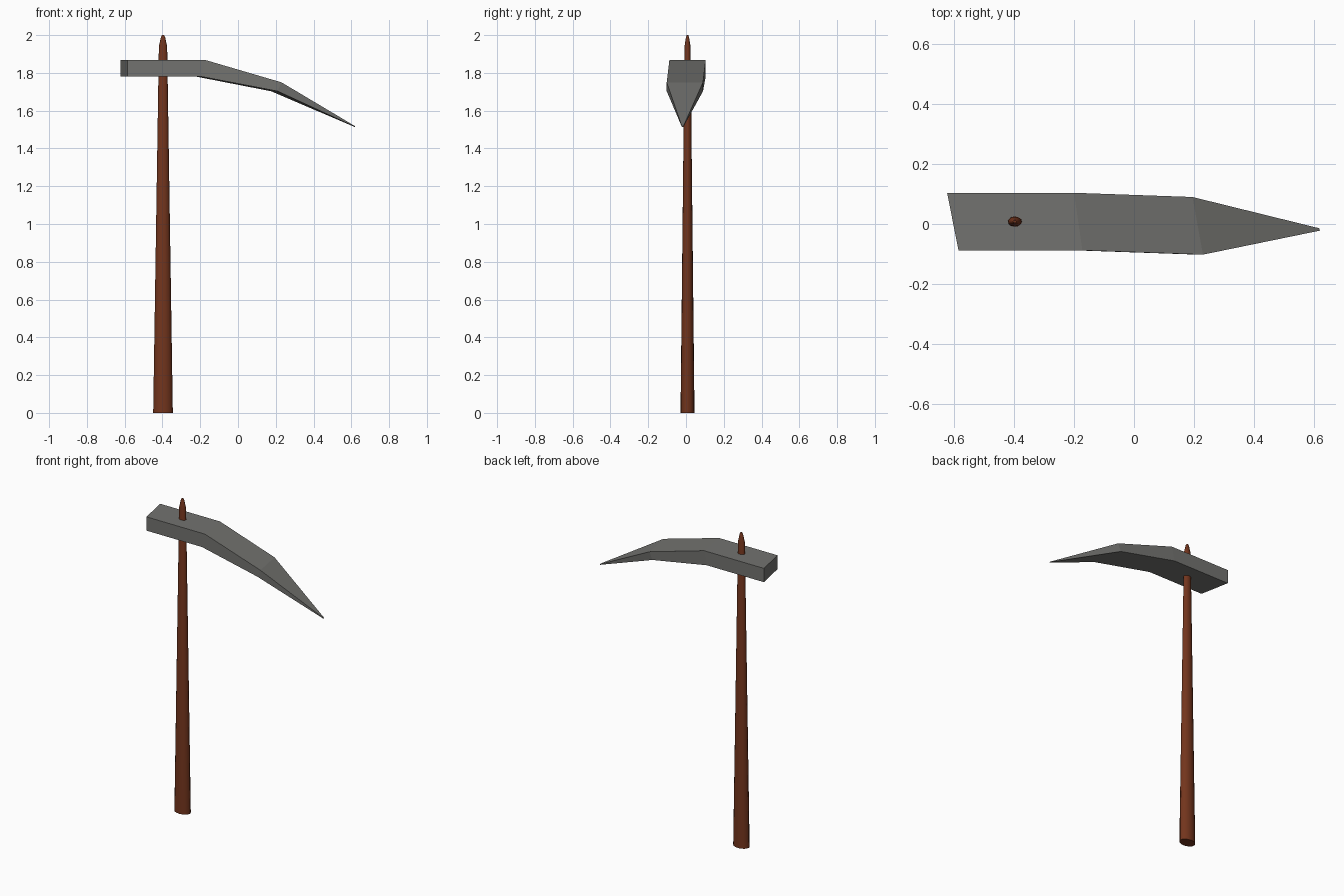
import bpy, bmesh, math

if "Cube" in bpy.data.objects:
    bpy.data.objects.remove(bpy.data.objects["Cube"])


def material(name, rgb):
    m = bpy.data.materials.new(name)
    m.diffuse_color = (*rgb, 1)
    m.use_nodes = True
    m.node_tree.nodes["Principled BSDF"].inputs["Base Color"].default_value = m.diffuse_color
    return m


def loft(name, rings, mat):
    """Skin a closed body through a list of equal-length rings."""
    bm = bmesh.new()
    loops = [[bm.verts.new(p) for p in ring] for ring in rings]
    n = len(loops[0])
    for a, b in zip(loops, loops[1:]):
        for i in range(n):
            j = (i + 1) % n
            bm.faces.new((a[i], a[j], b[j], b[i]))
    bm.faces.new(loops[0][::-1])
    bm.faces.new(loops[-1])
    bmesh.ops.recalc_face_normals(bm, faces=bm.faces)
    mesh = bpy.data.meshes.new(name)
    bm.to_mesh(mesh)
    bm.free()
    mesh.materials.append(mat)
    obj = bpy.data.objects.new(name, mesh)
    bpy.context.collection.objects.link(obj)
    return obj


# Handle: oval tapering shaft with a blunt point on top
SIDES = 16
profile = [(0, 0.052, 0.037), (1.94, 0.022, 0.016), (1.99, 0.011, 0.008), (2.0, 0.006, 0.004)]
rings = [[(-0.397 + rx * math.cos(math.tau * i / SIDES),
           0.008 + ry * math.sin(math.tau * i / SIDES), z) for i in range(SIDES)]
         for z, rx, ry in profile]
handle = loft("handle", rings, material("wood", (0.17, 0.035, 0.012)))
bpy.context.view_layer.objects.active = handle
handle.select_set(True)
bpy.ops.object.shade_smooth_by_angle(angle=math.radians(30))

# Pick head: skewed rectangular sections bending down to a point
# (front x, front y, back x, back y, top z, bottom z, bottom x shift)
sections = [
    (-0.585, -0.088, -0.623, 0.104, 1.868, 1.78, 0.0),
    (-0.172, -0.088, -0.200, 0.104, 1.868, 1.78, -0.02),
    (0.23, -0.102, 0.195, 0.09, 1.75, 1.703, -0.02),
    (0.62, -0.022, 0.617, -0.014, 1.518, 1.514, 0.0),
]
rings = [[(fx, fy, t), (bx, by, t), (bx + s, by, b), (fx + s, fy, b)]
         for fx, fy, bx, by, t, b, s in sections]
loft("pick_head", rings, material("steel", (0.17, 0.17, 0.16)))
